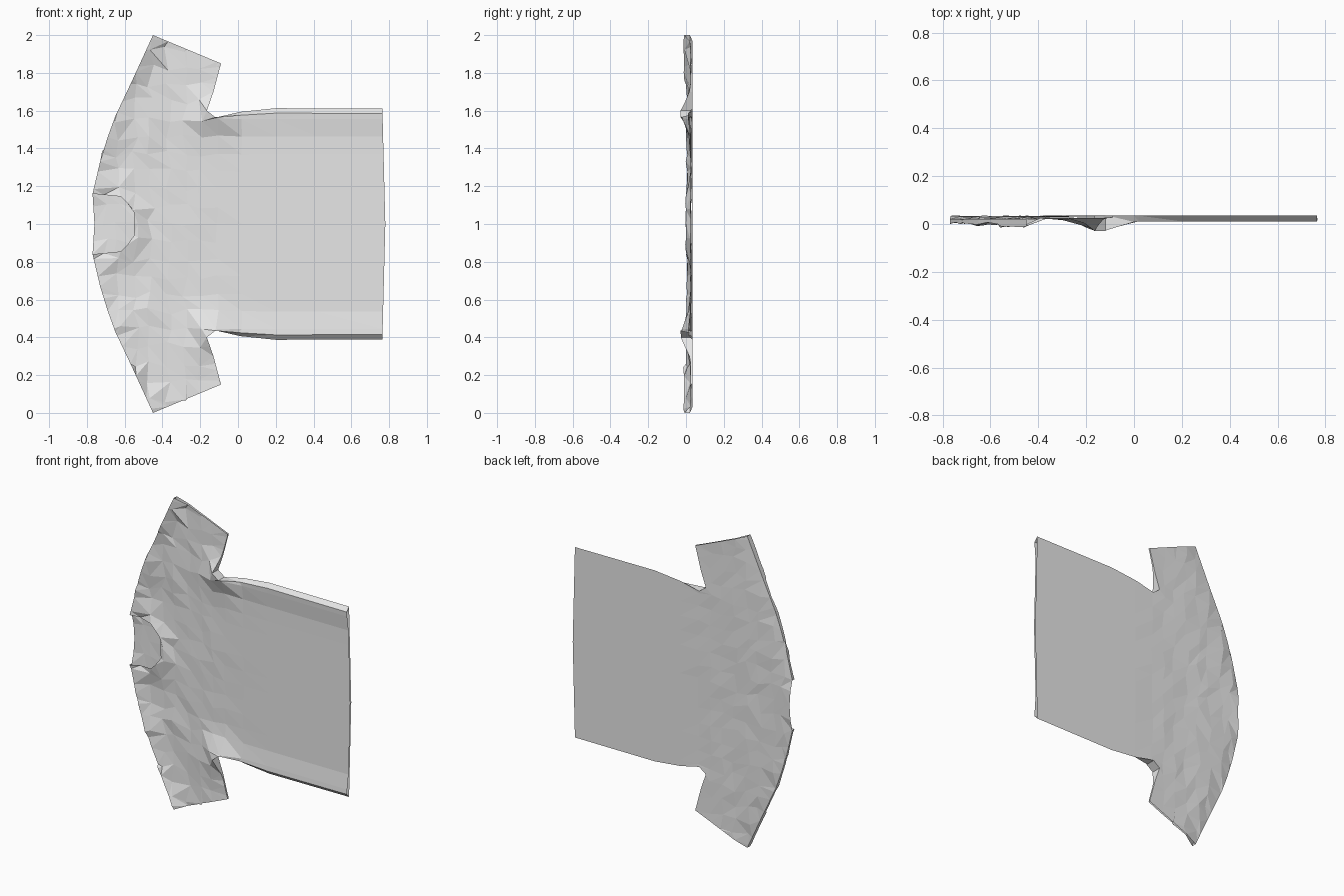
import bpy, bmesh, math, random
from mathutils import Vector

if "Cube" in bpy.data.objects:
    bpy.data.objects.remove(bpy.data.objects["Cube"])

random.seed(4)
fabric = bpy.data.materials.new("grey fabric")
fabric.diffuse_color = (0.8, 0.8, 0.8, 1)
fabric.use_nodes = True
fabric.node_tree.nodes["Principled BSDF"].inputs["Base Color"].default_value = fabric.diffuse_color

# Half outlines of the flat shirt as (x, distance from the centre line z = 1)
SHOULDER = [(-0.77, 0.16), (-0.73, 0.33), (-0.69, 0.46), (-0.65, 0.57),
            (-0.56, 0.76), (-0.45, 1.0)]
CUFF = [(-0.45, 1.0), (-0.09, 0.85)]
SIDE = [(-0.09, 0.85), (-0.13, 0.70), (-0.165, 0.60), (-0.12, 0.565),
        (0.0, 0.575), (0.2, 0.587), (0.765, 0.585)]
HEM = [(0.765, 0.585), (0.78, 0.0)]
FRONT_NECK = [(-0.55, 0.06), (-0.585, 0.11), (-0.62, 0.145), (-0.77, 0.16)]
BACK_NECK = [(-0.76, 0.0), (-0.77, 0.16)]
BACK_Y = 0.035


def dist(x, w, path):
    """Distance from a point to a half outline path."""
    best, p = 9, Vector((x, w))
    for a, b in zip(path, path[1:]):
        a, b = Vector(a), Vector(b)
        t = max(0, min(1, (p - a).dot(b - a) / (b - a).length_squared))
        best = min(best, (p - a - (b - a) * t).length)
    return best


def bump(d, width):
    return math.exp(-(d / width) ** 2)


def front_y(x, w):
    """Height of the front panel: ridges along seams, collar and armpits."""
    y = 0.025 - 0.014 * bump(dist(x, w, SIDE[3:]), 0.07)
    y -= (0.022 + 0.014 * (w > 0.75)) * bump(dist(x, w, SHOULDER), 0.05)
    y -= 0.025 * bump(dist(x, w, [(-0.55, 0)] + FRONT_NECK[:3]), 0.06)
    y -= 0.048 * bump(math.hypot(x + 0.16, w - 0.58), 0.09)
    y -= 0.012 * bump(dist(x, w, [(-0.66, 0.53), (-0.45, 0.5)]), 0.05)
    return max(y, -0.035)


def widen(v):
    """Pushes the rear of the body side seams outward."""
    w = v.co.z - 1
    if v.co.x > -0.1 and abs(w) < 0.62 and dist(v.co.x, abs(w), SIDE[3:]) < 0.002:
        v.co.z += math.copysign(0.026 * min(1, (v.co.x + 0.12) / 0.2), w)


def panel(name, neck, is_front):
    bm = bmesh.new()
    half = neck + SHOULDER[1:] + CUFF[1:] + SIDE[1:] + HEM[1:]
    half = [p for p in half if p[1] > 0]
    ring = half + [(0.78, 0)] + [(x, -w) for x, w in reversed(half)]
    if not is_front:
        ring.append((-0.76, 0))
    bm.faces.new([bm.verts.new((x, 0, 1 + w)) for x, w in ring])

    # Cut into a coarse, irregular set of facets
    cuts = [((x, 0, 0), (1, 0, 0)) for x in
            (-0.71, -0.64, -0.54, -0.46, -0.37, -0.28, -0.2, -0.11, 0.02, 0.2, 0.42)]
    cuts += [((0, 0, 0.075 + 0.0925 * i), (0, 0, 1)) for i in range(21)]
    for co, no in cuts:
        bmesh.ops.bisect_plane(bm, geom=bm.verts[:] + bm.edges[:] + bm.faces[:],
                               dist=0.004, plane_co=co, plane_no=no)
    bmesh.ops.triangulate(bm, faces=bm.faces[:])

    # Seams that are closed; neck, cuffs and hem stay open
    seams = []
    for e in bm.edges:
        m = (e.verts[0].co + e.verts[1].co) / 2
        if e.is_boundary and min(dist(m.x, abs(m.z - 1), SHOULDER),
                                 dist(m.x, abs(m.z - 1), SIDE)) < 0.003:
            seams.append(e)

    # Shape the cloth with small wrinkles near the shoulders
    for v in bm.verts:
        rim = v.is_boundary
        x, w = v.co.x, abs(v.co.z - 1)
        rough = max(0, min(1, -x * 2.5 + 0.1))
        if not rim:
            v.co.x += random.uniform(-0.022, 0.022) * rough
            v.co.z += random.uniform(-0.022, 0.022) * rough
        if is_front:
            v.co.y = front_y(x, w) + random.uniform(-0.005, 0.004) * rough
            v.co.y = max(-0.035, min(0.031, v.co.y))
        else:
            v.co.y = BACK_Y
            if x < -0.1:
                v.co.y -= 0.014 * bump(dist(x, w, SHOULDER), 0.04)
                v.co.y -= 0 if rim else random.uniform(0, 0.006) * rough

    if is_front:
        # Side walls reaching back to the rear panel
        out = bmesh.ops.extrude_edge_only(bm, edges=seams)
        for v in [g for g in out["geom"] if isinstance(g, bmesh.types.BMVert)]:
            v.co.y = BACK_Y
            if v.co.x < -0.1:
                v.co.y -= 0.014 * bump(dist(v.co.x, abs(v.co.z - 1), SHOULDER), 0.04)
            widen(v)
    else:
        for v in bm.verts:
            widen(v)

    bmesh.ops.triangulate(bm, faces=bm.faces[:])
    bmesh.ops.recalc_face_normals(bm, faces=bm.faces[:])
    bm.normal_update()
    # Face the panel outward
    total = sum(f.normal.y * f.calc_area() for f in bm.faces)
    if (total > 0) == is_front:
        bmesh.ops.reverse_faces(bm, faces=bm.faces[:])
    mesh = bpy.data.meshes.new(name)
    bm.to_mesh(mesh)
    bm.free()
    mesh.materials.append(fabric)
    bpy.context.collection.objects.link(bpy.data.objects.new(name, mesh))


panel("shirt_front", FRONT_NECK, True)
panel("shirt_back", BACK_NECK, False)
